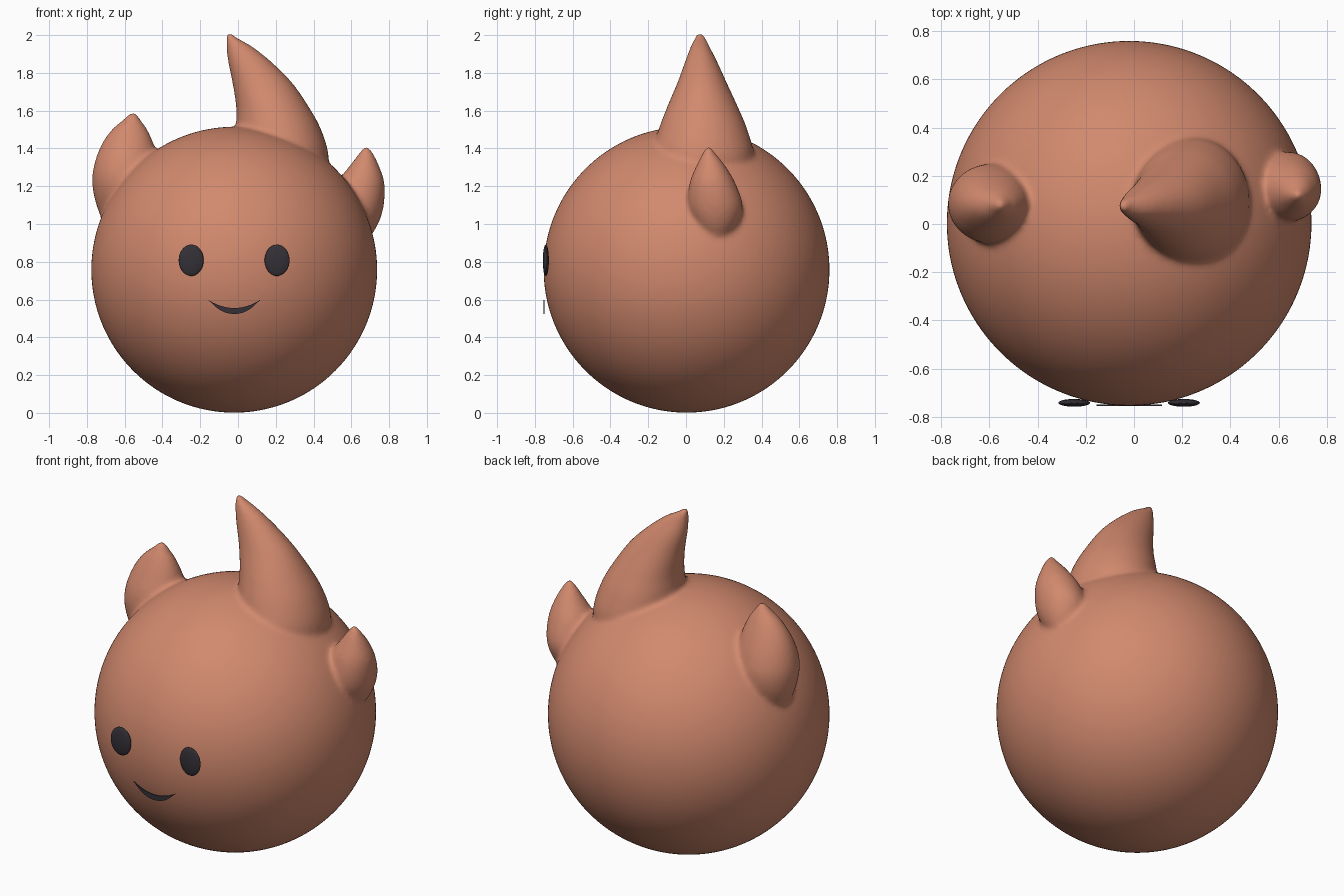
import bpy, bmesh, math
from mathutils import Matrix

cube = bpy.data.objects.get("Cube")
if cube:
    bpy.data.objects.remove(cube, do_unlink=True)


def material(name, rgb):
    m = bpy.data.materials.new(name)
    m.use_nodes = True
    m.diffuse_color = (*rgb, 1)
    bsdf = next(n for n in m.node_tree.nodes if n.type == 'BSDF_PRINCIPLED')
    bsdf.inputs["Base Color"].default_value = (*rgb, 1)
    bsdf.inputs["Roughness"].default_value = 0.6
    return m


skin = material("terracotta_skin", (0.64, 0.25, 0.155))
dark = material("dark_charcoal", (0.035, 0.03, 0.038))


def make_object(name, bm, mat, smooth=True):
    bmesh.ops.recalc_face_normals(bm, faces=bm.faces)
    for f in bm.faces:
        f.smooth = smooth
    me = bpy.data.meshes.new(name)
    bm.to_mesh(me)
    bm.free()
    me.materials.append(mat)
    ob = bpy.data.objects.new(name, me)
    bpy.context.collection.objects.link(ob)
    return ob


def add_ball(bm, centre, radii, u=96, v=64):
    mat = Matrix.Translation(centre) @ Matrix.Diagonal((*radii, 1))
    bmesh.ops.create_uvsphere(bm, u_segments=u, v_segments=v, radius=1, matrix=mat)


def catmull(a, b, c, d, t):
    return 0.5 * (2 * b + (c - a) * t + (2 * a - 5 * b + 4 * c - d) * t * t
                  + (3 * b - a - 3 * c + d) * t ** 3)


def add_horn(bm, levels, sides=40, steps=5):
    """Loft oval rings through levels of (z, x min, x max, y min, y max)."""
    n = len(levels)
    rows = []
    for i in range(n - 1):
        p = [levels[max(0, min(n - 1, i + k))] for k in (-1, 0, 1, 2)]
        for s in range(steps):
            rows.append([catmull(*q, s / steps) for q in zip(*p)])
    rows.append(levels[-1])
    rings = []
    for z, x0, x1, y0, y1 in rows:
        ring = []
        for k in range(sides):
            a = 2 * math.pi * k / sides
            ring.append(bm.verts.new(((x0 + x1) / 2 + (x1 - x0) / 2 * math.cos(a),
                                      (y0 + y1) / 2 + (y1 - y0) / 2 * math.sin(a), z)))
        rings.append(ring)
    for lo, hi in zip(rings, rings[1:]):
        for k in range(sides):
            j = (k + 1) % sides
            bm.faces.new((lo[k], lo[j], hi[j], hi[k]))
    bm.faces.new(rings[0][::-1])
    bm.faces.new(rings[-1])


# Round body with three flame-like horns, blended into one skin
bm = bmesh.new()
add_ball(bm, (-0.02, 0.003, 0.758), (0.757, 0.757, 0.757))
# tall centre horn, curling towards -x
add_horn(bm, [
    (1.20, 0.02, 0.47, -0.16, 0.34),
    (1.36, 0.00, 0.48, -0.18, 0.36),
    (1.50, -0.01, 0.44, -0.145, 0.325),
    (1.62, -0.01, 0.375, -0.10, 0.275),
    (1.75, -0.03, 0.285, -0.045, 0.215),
    (1.86, -0.053, 0.175, -0.005, 0.165),
    (1.94, -0.062, 0.075, 0.025, 0.125),
    (1.985, -0.062, -0.005, 0.045, 0.105),
    (2.012, -0.06, -0.035, 0.06, 0.085),
])
# horn on the -x side
add_horn(bm, [
    (0.95, -0.69, -0.45, 0.02, 0.15),
    (1.10, -0.75, -0.42, -0.05, 0.23),
    (1.22, -0.772, -0.41, -0.08, 0.25),
    (1.32, -0.760, -0.42, -0.07, 0.23),
    (1.42, -0.723, -0.445, -0.03, 0.19),
    (1.50, -0.668, -0.480, 0.01, 0.15),
    (1.55, -0.610, -0.515, 0.04, 0.12),
    (1.59, -0.568, -0.540, 0.065, 0.095),
])
# small horn on the +x side
add_horn(bm, [
    (0.90, 0.50, 0.68, 0.10, 0.22),
    (1.00, 0.50, 0.742, 0.04, 0.28),
    (1.10, 0.51, 0.772, 0.01, 0.30),
    (1.22, 0.53, 0.775, 0.02, 0.26),
    (1.32, 0.60, 0.742, 0.06, 0.20),
    (1.38, 0.645, 0.712, 0.09, 0.15),
    (1.412, 0.665, 0.692, 0.11, 0.135),
])
body = make_object("body_with_horns", bm, skin)
remesh = body.modifiers.new("blend", 'REMESH')
remesh.mode = 'VOXEL'
remesh.voxel_size = 0.014
remesh.use_smooth_shade = True
soften = body.modifiers.new("soften", 'SMOOTH')
soften.factor = 0.5
soften.iterations = 8

# Flat oval eyes
for name, x in (("right_eye", -0.248), ("left_eye", 0.207)):
    bm = bmesh.new()
    add_ball(bm, (x, -0.742, 0.808), (0.066, 0.016, 0.083), 40, 24)
    make_object(name, bm, dark)

# Crescent smile as a thin plate
bm = bmesh.new()
steps = 24
grid = []
for i in range(steps + 1):
    t = -1 + 2 * i / steps
    x = -0.02 + 0.136 * t
    top, low = 0.555 + 0.042 * t * t, 0.524 + 0.076 * abs(t) ** 2.2
    low = min(low, top - 0.003)
    grid.append([bm.verts.new((x, y, z)) for y, z in
                 ((-0.755, top), (-0.755, low), (-0.749, low), (-0.749, top))])
for a, b in zip(grid, grid[1:]):
    for k in range(4):
        j = (k + 1) % 4
        bm.faces.new((a[k], a[j], b[j], b[k]))
bm.faces.new(grid[0])
bm.faces.new(grid[-1])
make_object("smile", bm, dark, smooth=False)
